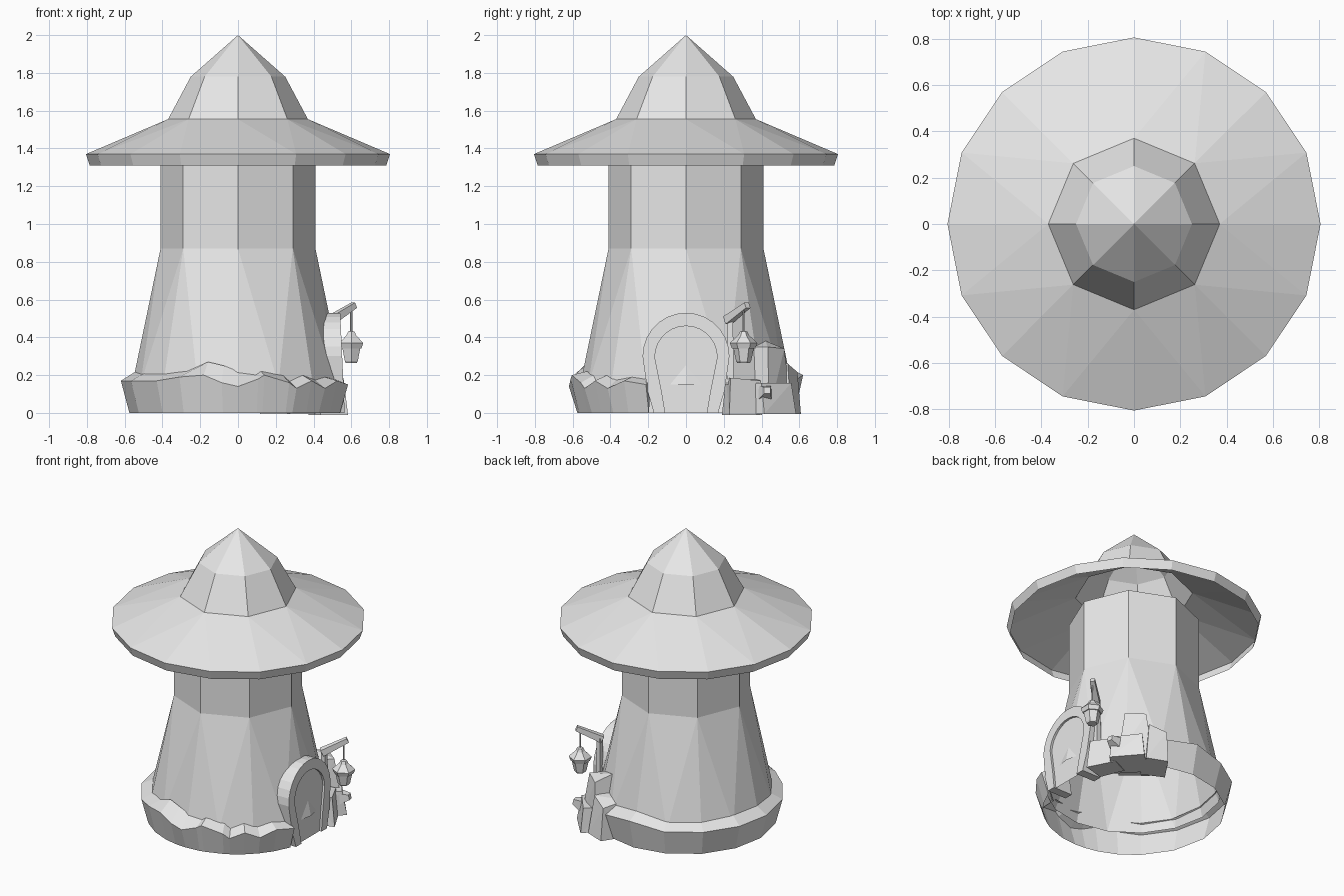
import bpy, bmesh, math, random
from mathutils import Vector, Matrix

if "Cube" in bpy.data.objects:
    bpy.data.objects.remove(bpy.data.objects["Cube"], do_unlink=True)

GREY = (0.8, 0.8, 0.8, 1)
plain_grey = bpy.data.materials.new("plain_grey")
plain_grey.use_nodes = True
plain_grey.diffuse_color = GREY
plain_grey.node_tree.nodes["Principled BSDF"].inputs["Base Color"].default_value = GREY


def add_object(name, bm, recalc=False):
    """Turn a bmesh into a flat shaded object in the scene."""
    if recalc:
        bmesh.ops.recalc_face_normals(bm, faces=bm.faces[:])
    mesh = bpy.data.meshes.new(name)
    bm.to_mesh(mesh)
    bm.free()
    mesh.materials.append(plain_grey)
    obj = bpy.data.objects.new(name, mesh)
    bpy.context.collection.objects.link(obj)
    return obj


def polar(radius, degrees, z):
    a = math.radians(degrees)
    return Vector((radius * math.cos(a), radius * math.sin(a), z))


def loft(name, rings, centre=(0, 0, 0), turn=0, closed=False):
    """Join rings (sides, radius, z) from bottom to top; sides may halve or end in a point."""
    bm = bmesh.new()
    loops = [[bm.verts.new(Vector(centre) + polar(r, turn + 360 * i / n, z)) for i in range(n)]
             for n, r, z in rings]
    for low, high in zip(loops, loops[1:]):
        n, m = len(low), len(high)
        if m == 1:
            for i in range(n):
                bm.faces.new((low[i], low[(i + 1) % n], high[0]))
        elif m == n:
            for i in range(n):
                j = (i + 1) % n
                bm.faces.new((low[i], low[j], high[j], high[i]))
        else:
            for i in range(m):
                j = (i + 1) % m
                a, b, c = low[2 * i], low[2 * i + 1], low[(2 * i + 2) % n]
                bm.faces.new((high[i], a, b))
                bm.faces.new((high[i], b, high[j]))
                bm.faces.new((high[j], b, c))
    if closed:
        bm.faces.new(loops[0][::-1])
    return add_object(name, bm)


def beam(name, start, end, r1, r2, sides=4):
    """Tapered bar between two points."""
    start, end = Vector(start), Vector(end)
    axis = end - start
    place = (Matrix.Translation((start + end) / 2)
             @ axis.to_track_quat("Z", "Y").to_matrix().to_4x4()
             @ Matrix.Rotation(math.pi / sides, 4, "Z"))
    bm = bmesh.new()
    bmesh.ops.create_cone(bm, cap_ends=True, segments=sides, radius1=r1, radius2=r2,
                          depth=axis.length, matrix=place)
    return add_object(name, bm)


def rock(name, centre, size, turn, taper, seed):
    """Roughly hewn block, narrower at the top."""
    rng = random.Random(seed)
    bm = bmesh.new()
    bmesh.ops.create_cube(bm, size=1)
    for v in bm.verts:
        if v.co.z > 0:
            v.co.xy *= taper
        v.co += Vector([rng.uniform(-0.1, 0.1) for _ in range(2)] + [0])
        if v.co.z > 0:
            v.co.z -= rng.uniform(0, 0.2)
    place = (Matrix.Translation(centre) @ Matrix.Rotation(math.radians(turn), 4, "Z")
             @ Matrix.Diagonal((*size, 1)))
    bm.transform(place)
    bmesh.ops.triangulate(bm, faces=bm.faces[:])
    return add_object(name, bm, recalc=True)


# Tower wall and hollow pointed cap
loft("tower_wall", [(16, 0.56, 0.15), (8, 0.41, 0.87), (8, 0.41, 1.36)])
loft("roof_cap", [(16, 0.785, 1.31), (16, 0.805, 1.37), (8, 0.37, 1.555),
                  (8, 0.25, 1.78), (1, 0, 2)])

# Stone skirt: angle, height of outer lip, height where it meets the wall
SKIRT = [(48, .16, .22), (68, .17, .22), (90, .2, .24), (112, .17, .21), (135, .17, .21),
         (158, .17, .22), (180, .17, .22), (204, .17, .21), (226, .17, .21), (240, .19, .22),
         (253, .2, .27), (262, .16, .25), (270, .14, .22), (280, .18, .2), (283, .2, .22),
         (296, .16, .2), (300, .13, .17), (309, .17, .2), (318, .13, .18), (328, .17, .19),
         (340, .15, .18)]
bm = bmesh.new()
rows = [[bm.verts.new(p) for p in (polar(0.575, a, 0), polar(0.62, a, lip), polar(0.54, a, top))]
        for a, lip, top in SKIRT]
for p, q in zip(rows, rows[1:]):
    for k in range(2):
        bm.faces.new((p[k], q[k], q[k + 1], p[k + 1]))
bm.faces.new(rows[0])
bm.faces.new(rows[-1][::-1])
add_object("stone_skirt", bm)

# Rocks heaped beside the door
rock("tall_rock", (0.34, 0.42, 0.2), (0.2, 0.22, 0.4), 50, 0.6, 3)
rock("flat_rock", (0.46, 0.3, 0.1), (0.14, 0.2, 0.22), 25, 0.9, 5)
rock("back_rock", (0.25, 0.5, 0.13), (0.2, 0.16, 0.27), 65, 0.8, 8)
rock("corner_rock", (0.4, 0.42, 0.08), (0.2, 0.2, 0.17), 45, 0.85, 4)
beam("pointed_rock", (0.42, 0.4, 0.09), (0.56, 0.43, 0.12), 0.085, 0.025)


# Horseshoe door frame and door
def face_x(z):
    return 0.565 - 0.045 * z


def horseshoe(foot, waist, radius, spring):
    half = [(foot, 0), (waist, 0.12)]
    arc = [(radius * math.cos(math.pi * i / 14), spring + radius * math.sin(math.pi * i / 14))
           for i in range(15)]
    return half + arc + [(-y, z) for y, z in reversed(half)]


outer = horseshoe(0.17, 0.205, 0.23, 0.3)
inner = horseshoe(0.11, 0.13, 0.165, 0.295)
bm = bmesh.new()
sections = [[bm.verts.new(p) for p in ((0.42, *o), (face_x(o[1]), *o),
                                       (face_x(i[1]), *i), (0.42, *i))]
            for o, i in zip(outer, inner)]
for p, q in zip(sections, sections[1:]):
    for k in range(4):
        j = (k + 1) % 4
        bm.faces.new((p[k], q[k], q[j], p[j]))
bm.faces.new(sections[0])
bm.faces.new(sections[-1])
add_object("door_frame", bm, recalc=True)

bm = bmesh.new()
bm.faces.new([bm.verts.new((face_x(z) - 0.015, y, z)) for y, z in inner])
add_object("door", bm)

# Hanging lantern on its bracket
beam("lantern_post", (0.5, 0.235, 0.15), (0.5, 0.235, 0.5), 0.025, 0.02)
beam("lantern_arm", (0.49, 0.22, 0.49), (0.615, 0.325, 0.57), 0.032, 0.022)
LAMP = (0.6, 0.305, 0)
beam("lantern_chain", (0.6, 0.305, 0.42), (0.6, 0.305, 0.56), 0.006, 0.006, 6)
loft("lantern_glass", [(6, 0.034, 0.265), (6, 0.04, 0.275), (6, 0.056, 0.35)],
     LAMP, 30, closed=True)
loft("lantern_roof", [(6, 0.062, 0.342), (6, 0.073, 0.37), (6, 0.03, 0.41),
                      (6, 0.02, 0.43), (1, 0, 0.435)], LAMP, 30, closed=True)
